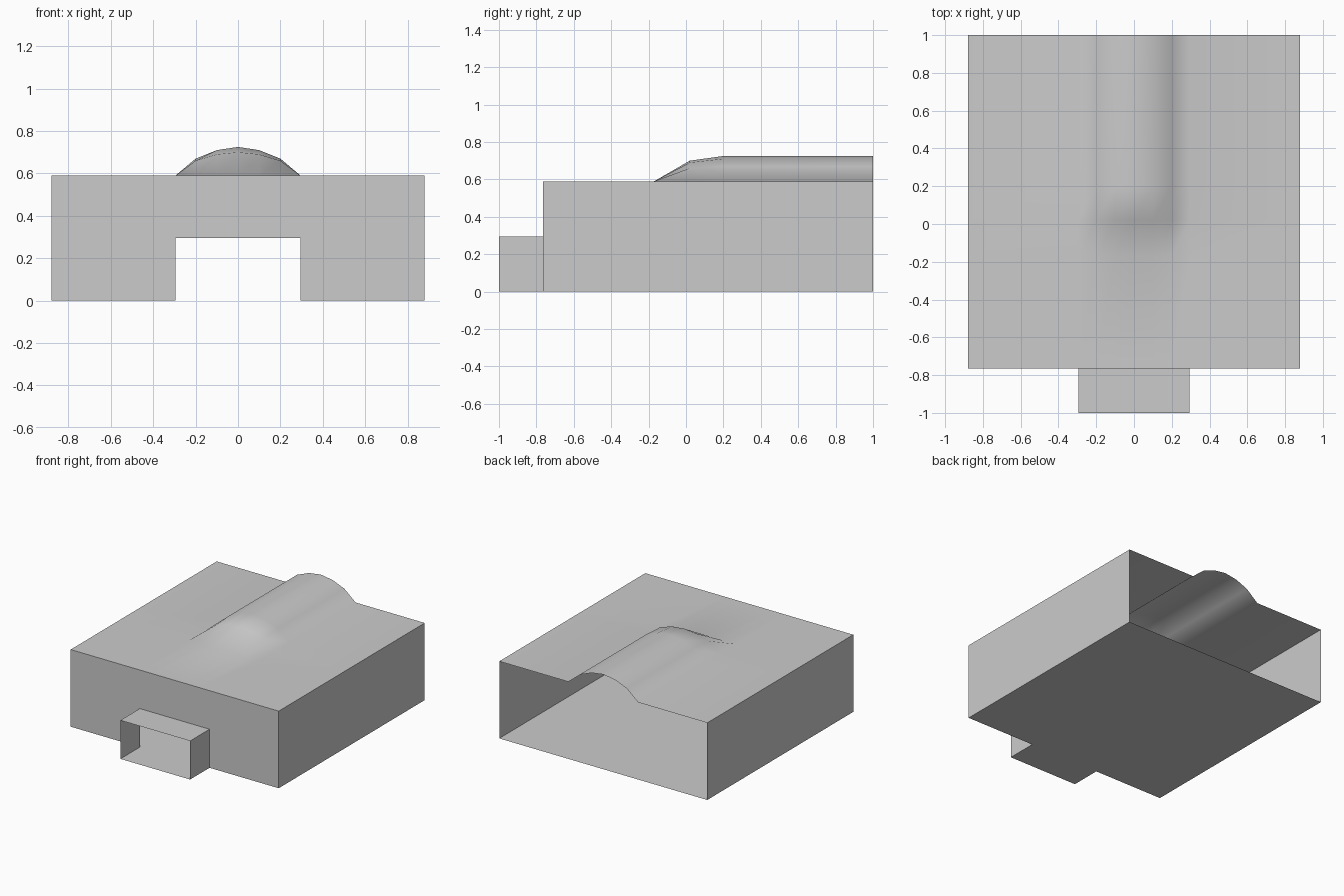
import bpy
import bmesh
import math

if "Cube" in bpy.data.objects:
    bpy.data.objects.remove(bpy.data.objects["Cube"], do_unlink=True)

W, H, FRONT, BACK = 0.88, 0.59, -0.765, 1.0      # main shell
DW, DH, DUCT_FRONT = 0.295, 0.295, -1.0          # front duct

grey = bpy.data.materials.new("plain grey")
grey.use_nodes = True
colour = (0.6, 0.6, 0.6, 1)
grey.diffuse_color = colour
grey.node_tree.nodes["Principled BSDF"].inputs["Base Color"].default_value = colour


def sheet(name, faces):
    """Thin open surface from a list of polygons, welded along shared edges."""
    bm = bmesh.new()
    for points in faces:
        bm.faces.new([bm.verts.new(p) for p in points])
    bmesh.ops.remove_doubles(bm, verts=bm.verts, dist=0.0005)
    mesh = bpy.data.meshes.new(name)
    bm.to_mesh(mesh)
    bm.free()
    mesh.materials.append(grey)
    obj = bpy.data.objects.new(name, mesh)
    bpy.context.collection.objects.link(obj)
    return obj


# Roof sheet with a rounded bulge that ramps up from the middle to the open back
half = [(0, 0.725, 0.70), (0.1, 0.71, 0.69), (0.2, 0.67, 0.66), (DW, H, H), (W, H, H)]
columns = [(-x, full, low) for x, full, low in reversed(half[1:])] + half


def roof_row(y, stage):
    return [(x, y, (H, low, full)[stage]) for x, full, low in columns]


rows = [roof_row(FRONT, 0), roof_row(-0.17, 0), roof_row(0.02, 1),
        roof_row(0.2, 2), roof_row(BACK, 2)]
roof = sheet("roof_with_bulge", [
    (a[i], a[i + 1], b[i + 1], b[i])
    for a, b in zip(rows, rows[1:]) for i in range(len(columns) - 1)])
bpy.context.view_layer.objects.active = roof
roof.select_set(True)
bpy.ops.object.shade_smooth_by_angle(angle=math.radians(60))
weighted = roof.modifiers.new("even_shading", "WEIGHTED_NORMAL")
weighted.keep_sharp = True

# Floor, extended forward under the duct
sheet("floor", [
    [(-W, FRONT, 0), (-W, BACK, 0), (W, BACK, 0), (W, FRONT, 0)],
    [(-DW, DUCT_FRONT, 0), (-DW, FRONT, 0), (DW, FRONT, 0), (DW, DUCT_FRONT, 0)]])

# Front wall with the duct opening
sheet("front_wall", [[(x, FRONT, z) for x, z in (
    (-W, 0), (-DW, 0), (-DW, DH), (DW, DH), (DW, 0), (W, 0), (W, H), (-W, H))]])


# Side walls of shell and duct
def side_wall(name, x, y0, y1, z):
    points = [(x, y0, 0), (x, y1, 0), (x, y1, z), (x, y0, z)]
    sheet(name, [points if x > 0 else points[::-1]])


for side, s in (("left", 1), ("right", -1)):
    side_wall(side + "_wall", s * W, FRONT, BACK, H)
    side_wall("duct_" + side + "_wall", s * DW, DUCT_FRONT, FRONT, DH)

# Duct roof
sheet("duct_roof", [[(-DW, DUCT_FRONT, DH), (DW, DUCT_FRONT, DH),
                     (DW, FRONT, DH), (-DW, FRONT, DH)]])
